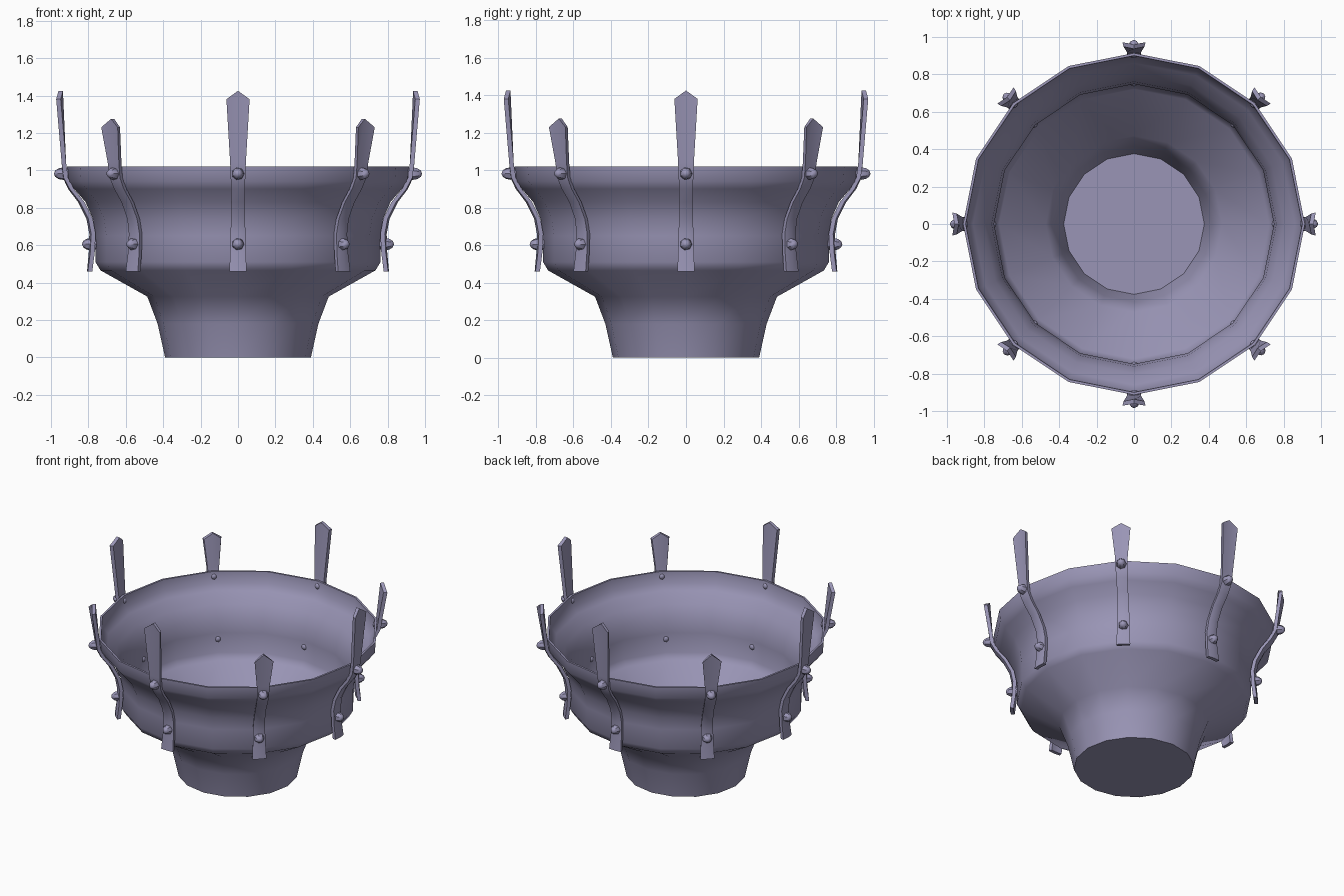
import bpy
import bmesh
from math import radians
from mathutils import Matrix, Vector

cube = bpy.data.objects.get("Cube")
if cube:
    bpy.data.objects.remove(cube)

COLOR = (0.32, 0.30, 0.465, 1)
metal = bpy.data.materials.new("lavender_grey")
metal.use_nodes = True
metal.diffuse_color = COLOR
metal.node_tree.nodes["Principled BSDF"].inputs["Base Color"].default_value = COLOR


def add_object(name, bm, smooth_angle):
    bmesh.ops.recalc_face_normals(bm, faces=bm.faces)
    mesh = bpy.data.meshes.new(name)
    bm.to_mesh(mesh)
    bm.free()
    mesh.materials.append(metal)
    obj = bpy.data.objects.new(name, mesh)
    bpy.context.collection.objects.link(obj)
    bpy.ops.object.select_all(action='DESELECT')
    obj.select_set(True)
    bpy.context.view_layer.objects.active = obj
    bpy.ops.object.shade_smooth_by_angle(angle=radians(smooth_angle))
    return obj


# Bowl: thin closed profile turned in sixteen steps
SIDES = 16
WALL = 0.014
outer = [(0.39, 0), (0.43, 0.18), (0.485, 0.325), (0.735, 0.465), (0.762, 0.51),
         (0.762, 0.65), (0.775, 0.74), (0.815, 0.83), (0.875, 0.9),
         (0.908, 0.94), (0.914, 1.02)]
inner = [(r - WALL, max(z, WALL)) for r, z in reversed(outer)]
inner[0] = (outer[-1][0] - WALL, outer[-1][1])
bm = bmesh.new()
rings = []
for r, z in outer + inner:
    rings.append([bm.verts.new(Matrix.Rotation(radians(360 * i / SIDES), 3, 'Z') @ Vector((r, 0, z)))
                  for i in range(SIDES)])
for a, b in zip(rings, rings[1:]):
    for i in range(SIDES):
        j = (i + 1) % SIDES
        bm.faces.new((a[i], a[j], b[j], b[i]))
bm.faces.new(rings[0])
bm.faces.new(rings[-1])
add_object("bowl", bm, 50)

# Strap path rows: radius, height, half width, centre offset
LOWER = [(0.803, 0.46, 0.046, 0.004), (0.79, 0.56, 0.042, 0.008), (0.785, 0.66, 0.04, 0.01),
         (0.8, 0.74, 0.037, 0.01), (0.845, 0.83, 0.036, 0.01), (0.9, 0.9, 0.037, 0.008),
         (0.932, 0.96, 0.039, 0.004), (0.943, 1.04, 0.042, 0)]
THICK = 0.024


def strap(name, angle, top):
    shoulder = top - 0.045
    rows = LOWER + [(0.972, shoulder, 0.062, -0.012)]
    turn = Matrix.Rotation(radians(angle), 3, 'Z')
    bm = bmesh.new()
    loops = []
    for r, z, w, bulge in rows:
        peak = 0.045 if z == shoulder else 0
        mid = r + bulge
        section = [(r, -w, z), (mid, 0, z + peak), (r, w, z),
                   (r - THICK, w * 0.9, z), (mid - THICK, 0, z + peak), (r - THICK, -w * 0.9, z)]
        loops.append([bm.verts.new(turn @ Vector(p)) for p in section])
    for a, b in zip(loops, loops[1:]):
        for i in range(6):
            j = (i + 1) % 6
            bm.faces.new((a[i], a[j], b[j], b[i]))
    for end in (loops[0], loops[-1]):
        bm.faces.new((end[0], end[1], end[4], end[5]))
        bm.faces.new((end[1], end[2], end[3], end[4]))
    add_object(name, bm, 35)


def rivet(name, angle, radius, z):
    bm = bmesh.new()
    bmesh.ops.create_uvsphere(bm, u_segments=7, v_segments=6, radius=0.034)
    place = (Matrix.Rotation(radians(angle), 4, 'Z') @ Matrix.Translation((radius, 0, z))
             @ Matrix.Rotation(radians(90), 4, 'Y') @ Matrix.Diagonal((1, 1, 1.45, 1)))
    bmesh.ops.transform(bm, matrix=place, verts=bm.verts)
    add_object(name, bm, 35)


# Eight straps, tall and short in turn, each held by two rivets
for k in range(8):
    angle = k * 45
    strap(f"strap_{k + 1}", angle, 1.425 if k % 2 == 0 else 1.275)
    rivet(f"lower_rivet_{k + 1}", angle, 0.785, 0.605)
    rivet(f"upper_rivet_{k + 1}", angle, 0.935, 0.982)
